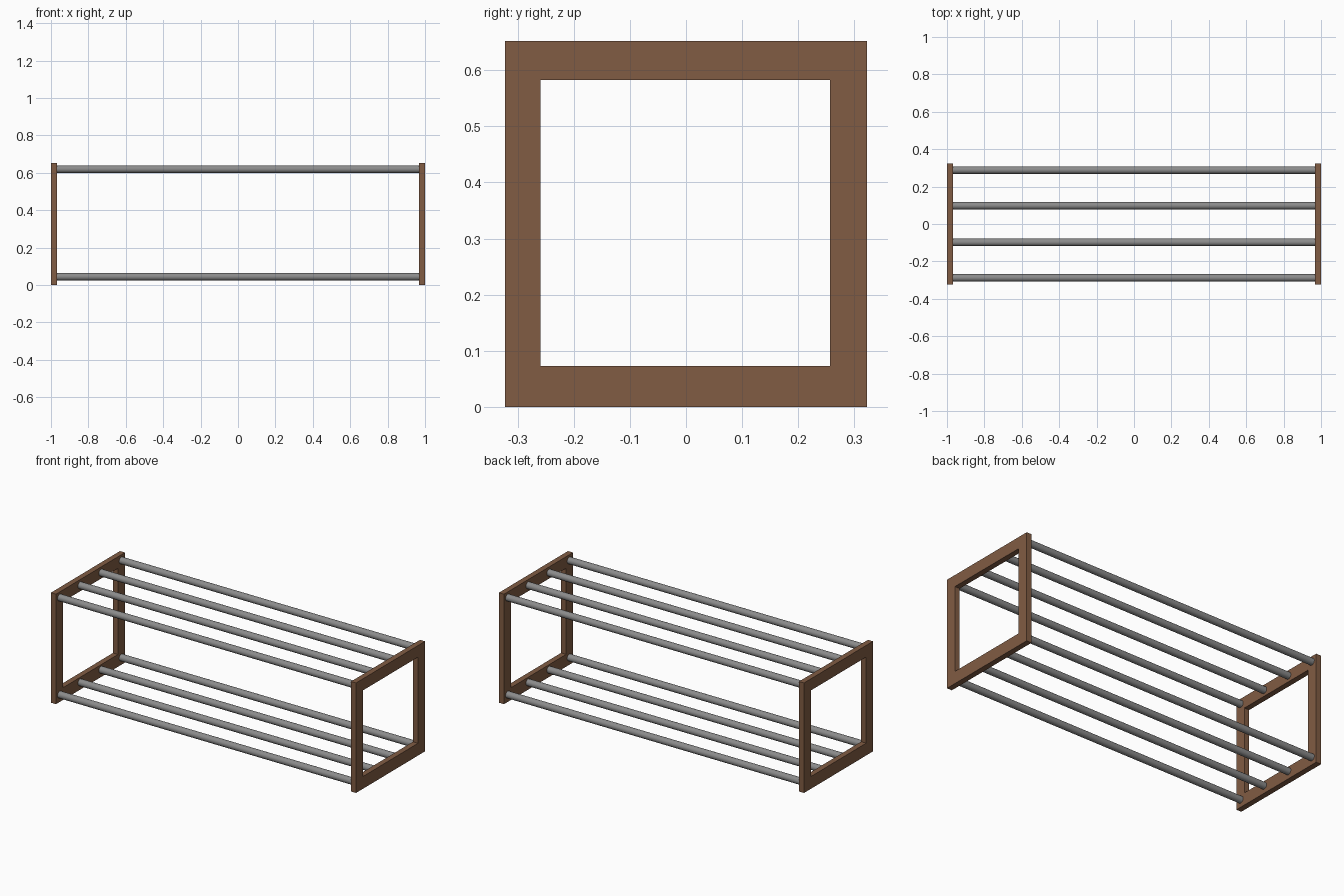
import bpy, bmesh, math
from mathutils import Matrix

if "Cube" in bpy.data.objects:
    bpy.data.objects.remove(bpy.data.objects["Cube"])


def material(name, rgb):
    m = bpy.data.materials.new(name)
    m.diffuse_color = (*rgb, 1)
    m.use_nodes = True
    m.node_tree.nodes["Principled BSDF"].inputs["Base Color"].default_value = m.diffuse_color
    return m


wood = material("brown wood", (0.22, 0.107, 0.057))
metal = material("grey metal", (0.26, 0.26, 0.26))


def finish(name, bm, mat):
    bmesh.ops.recalc_face_normals(bm, faces=bm.faces)
    me = bpy.data.meshes.new(name)
    bm.to_mesh(me)
    bm.free()
    me.materials.append(mat)
    ob = bpy.data.objects.new(name, me)
    bpy.context.collection.objects.link(ob)
    return ob


# Rectangular end frame: outer and inner loops bridged on both sides
def end_frame(name, x0, x1):
    bm = bmesh.new()
    outer = [(-0.323, 0), (0.323, 0), (0.323, 0.652), (-0.323, 0.652)]
    inner = [(-0.259, 0.073), (0.257, 0.073), (0.257, 0.583), (-0.259, 0.583)]
    loops = [[bm.verts.new((x, y, z)) for y, z in pts]
             for x, pts in ((x0, outer), (x1, outer), (x1, inner), (x0, inner))]
    for k in range(4):
        a, b = loops[k], loops[(k + 1) % 4]
        for i in range(4):
            j = (i + 1) % 4
            bm.faces.new((a[i], a[j], b[j], b[i]))
    finish(name, bm, wood)


end_frame("left_end_frame", -1.0, -0.967)
end_frame("right_end_frame", 0.967, 1.0)


# Round rails between the frames
def rail(name, y, z):
    bm = bmesh.new()
    bmesh.ops.create_cone(bm, cap_ends=True, segments=32, radius1=0.02, radius2=0.02,
                          depth=1.936,
                          matrix=Matrix.Translation((0, y, z)) @ Matrix.Rotation(math.pi / 2, 4, 'Y'))
    for f in bm.faces:
        f.smooth = len(f.verts) == 4
    for e in bm.edges:
        e.smooth = all(len(f.verts) == 4 for f in e.link_faces)
    finish(name, bm, metal)


for level, z in (("lower", 0.044), ("upper", 0.619)):
    for i, y in enumerate((-0.288, -0.098, 0.098, 0.288)):
        rail(f"{level}_rail_{i + 1}", y, z)
